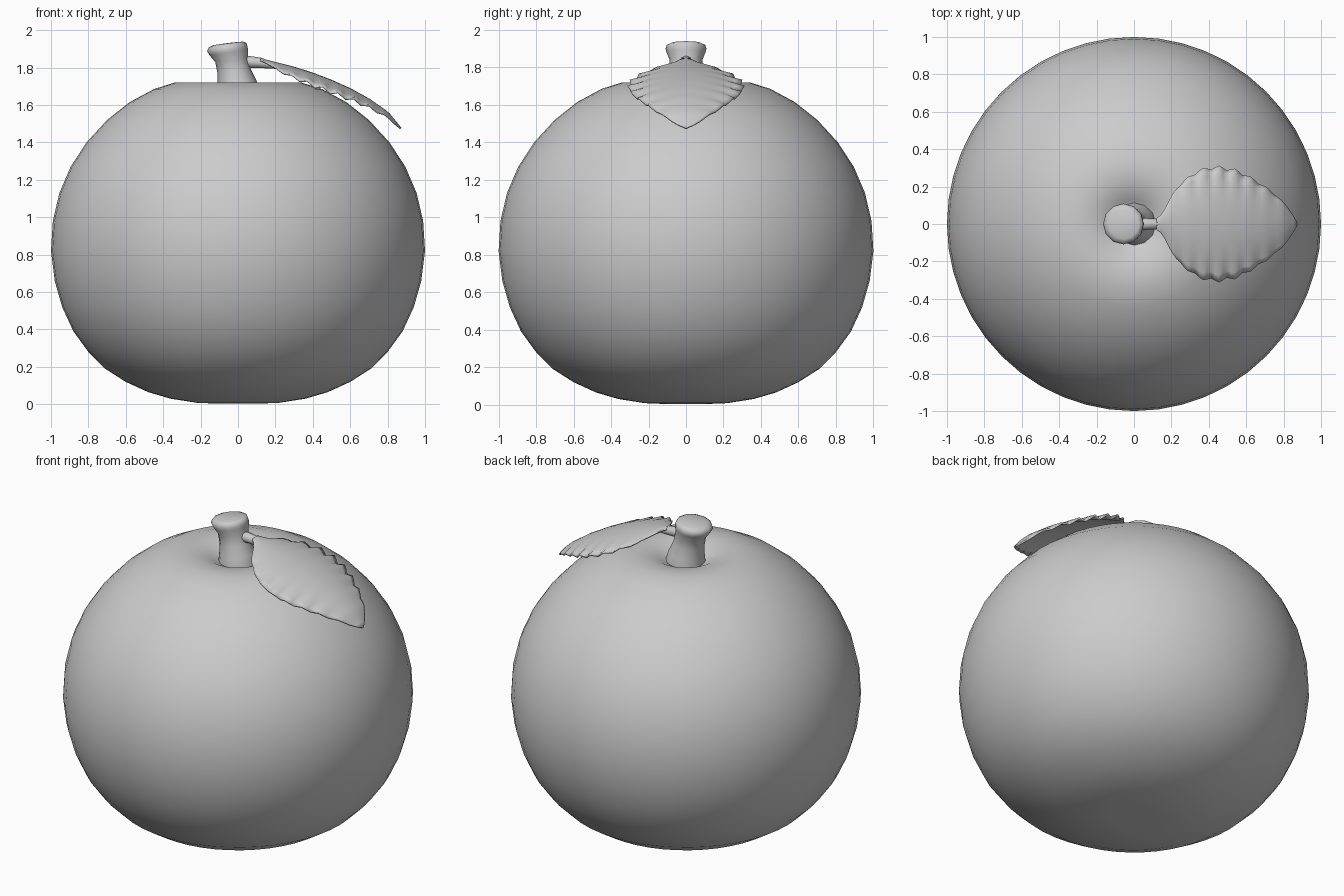
import bpy, bmesh, math
from mathutils import Vector

if "Cube" in bpy.data.objects:
    bpy.data.objects.remove(bpy.data.objects["Cube"])


def make_object(name, bm, angle=60):
    bmesh.ops.recalc_face_normals(bm, faces=bm.faces[:])
    mesh = bpy.data.meshes.new(name)
    bm.to_mesh(mesh)
    bm.free()
    obj = bpy.data.objects.new(name, mesh)
    bpy.context.collection.objects.link(obj)
    bpy.ops.object.select_all(action='DESELECT')
    obj.select_set(True)
    bpy.context.view_layer.objects.active = obj
    bpy.ops.object.shade_smooth_by_angle(angle=math.radians(angle))
    return obj


def skin_rings(name, rings, sides, angle=60):
    """Each ring is (centre, radius, axis); radius 0 makes a pole."""
    bm = bmesh.new()
    loops = []
    for centre, radius, axis in rings:
        centre, axis = Vector(centre), Vector(axis).normalized()
        u = Vector((0, 1, 0))
        v = axis.cross(u)
        if radius == 0:
            loops.append([bm.verts.new(centre)] * sides)
            continue
        loops.append([bm.verts.new(centre + radius * (
            u * math.cos(math.tau * i / sides) + v * math.sin(math.tau * i / sides)))
            for i in range(sides)])
    for a, b in zip(loops, loops[1:]):
        for i in range(sides):
            j = (i + 1) % sides
            corners = list(dict.fromkeys((a[i], a[j], b[j], b[i])))
            bm.faces.new(corners)
    return make_object(name, bm, angle)


def lerp(table, x):
    for (x0, y0), (x1, y1) in zip(table, table[1:]):
        if x <= x1:
            return y0 + (y1 - y0) * (x - x0) / (x1 - x0)
    return table[-1][1]


# Fruit: squat lathe with a shallow dimple around the stem
profile = [(0, 0.012), (0.12, 0.004), (0.22, 0.008), (0.36, 0.03), (0.48, 0.065), (0.60, 0.12),
           (0.71, 0.19), (0.80, 0.28), (0.88, 0.39), (0.94, 0.52), (0.98, 0.66),
           (1.0, 0.82), (0.99, 0.98), (0.955, 1.13), (0.895, 1.27), (0.81, 1.40),
           (0.70, 1.52), (0.58, 1.615), (0.45, 1.685), (0.34, 1.72), (0.25, 1.72),
           (0.18, 1.705), (0.13, 1.68), (0.08, 1.65), (0, 1.63)]
skin_rings("fruit_body", [((0, 0, z), r, (0, 0, 1)) for r, z in profile], 48)

# Stem: leaning, pinched neck and flared rounded cap
stem = [(0.005, 1.62, 0.12), (0.0, 1.68, 0.112), (-0.005, 1.72, 0.104), (-0.02, 1.78, 0.09),
        (-0.034, 1.84, 0.088), (-0.05, 1.88, 0.104), (-0.057, 1.90, 0.109),
        (-0.056, 1.92, 0.102), (-0.053, 1.93, 0.08), (-0.05, 1.932, 0)]
skin_rings("stem", [((x, 0, z), r, (-0.12, 0, 1)) for x, z, r in stem], 12, 80)

# Leaf stalk
stalk = [(-0.02, 1.825, 0.032), (0.06, 1.83, 0.032), (0.12, 1.825, 0.028),
         (0.18, 1.814, 0.018), (0.26, 1.793, 0.008)]
skin_rings("leaf_stalk", [((-0.02, 0, 1.825), 0, (1, 0, 0))]
           + [((x, 0, z), r, (1, 0, -0.1)) for x, z, r in stalk]
           + [((0.28, 0, 1.787), 0, (1, 0, 0))], 8)

# Leaf blade: arched grid with drooping, rippled, toothed margins
half_width = [(0.12, 0.03), (0.15, 0.05), (0.18, 0.11), (0.22, 0.18), (0.28, 0.24),
              (0.36, 0.29), (0.45, 0.303), (0.55, 0.283), (0.64, 0.235),
              (0.73, 0.175), (0.80, 0.112), (0.84, 0.06), (0.87, 0.004)]
midrib = [(0.12, 1.845), (0.2, 1.825), (0.3, 1.80), (0.4, 1.768), (0.5, 1.73),
          (0.6, 1.685), (0.7, 1.63), (0.8, 1.56), (0.87, 1.475)]
rows, cols = 36, 16
bm = bmesh.new()
grid = []
for i in range(rows + 1):
    x = 0.12 + 0.75 * i / rows
    size = lerp(half_width, x) / 0.3
    fade = math.sin(math.pi * i / rows)
    wave = math.cos(math.pi * i / 2) * fade
    row = []
    for j in range(cols + 1):
        t = 2 * j / cols - 1
        edge = abs(t) ** 5
        y = t * (0.3 * size + 0.009 * wave)
        z = lerp(midrib, x) - 0.06 * size * t * t + 0.012 * wave * edge
        row.append(bm.verts.new((x, y, z)))
    grid.append(row)
for a, b in zip(grid, grid[1:]):
    for j in range(cols):
        bm.faces.new((a[j], b[j], b[j + 1], a[j + 1]))
leaf = make_object("leaf", bm)
solid = leaf.modifiers.new("thickness", 'SOLIDIFY')
solid.thickness = 0.01
solid.offset = 0
